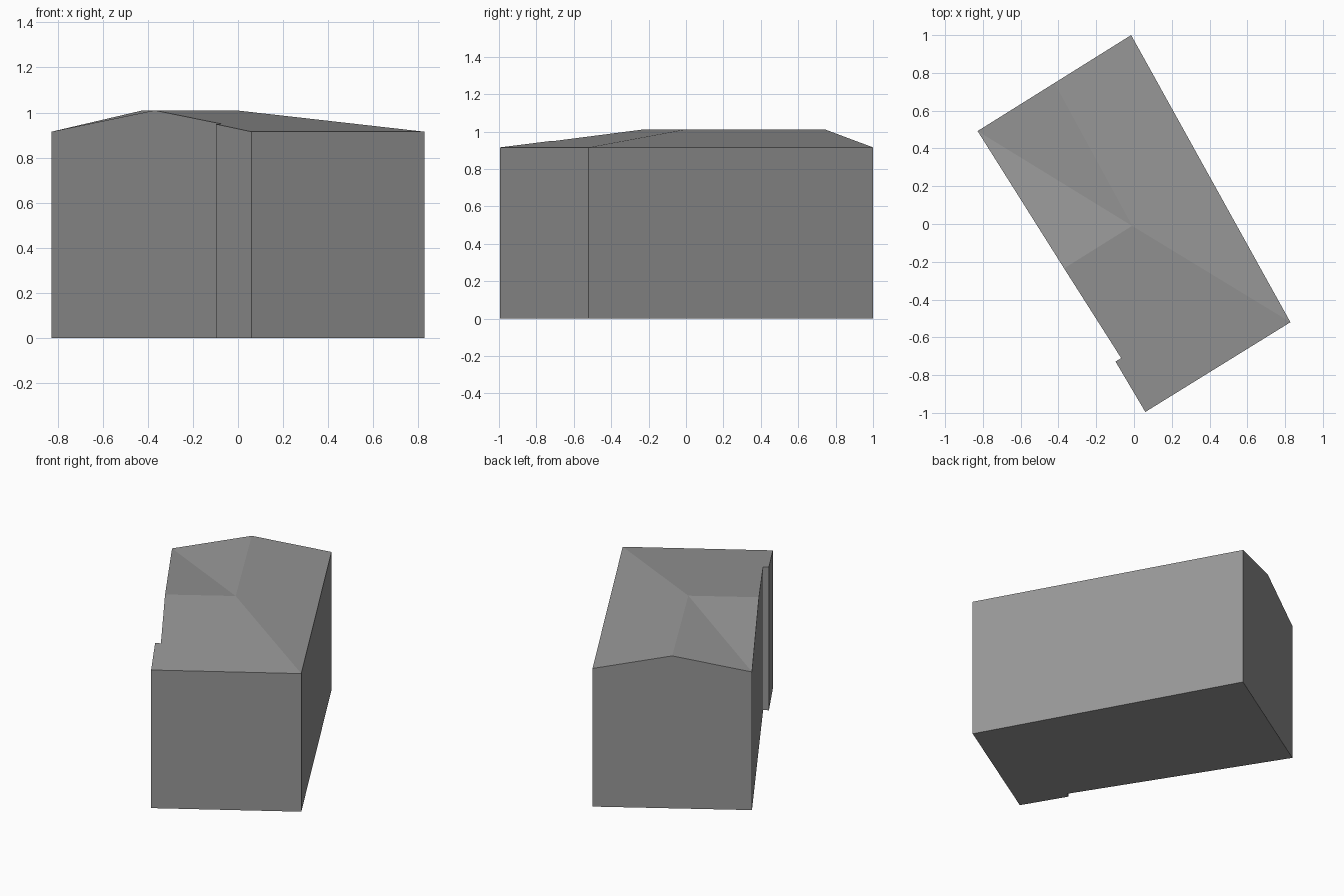
import bpy
import bmesh
from mathutils import Vector

cube = bpy.data.objects.get("Cube")
if cube:
    bpy.data.objects.remove(cube, do_unlink=True)

EAVE, RIDGE = 0.915, 1.01

grey = bpy.data.materials.new("plain grey")
grey.use_nodes = True
colour = (0.31, 0.31, 0.31, 1)
grey.diffuse_color = colour
grey.node_tree.nodes["Principled BSDF"].inputs["Base Color"].default_value = colour

# Footprint corners, seen from above
back = Vector((-0.015, 1.0))
left = Vector((-0.828, 0.492))
notch_in = Vector((-0.068, -0.71))
notch_out = Vector((-0.098, -0.728))
front = Vector((0.06, -0.995))
right = Vector((0.828, -0.52))
# Ridge points: two gable tips and the meeting point of the ridges
back_tip = (back + left) / 2
side_tip = Vector((-0.37, -0.235))
centre = Vector((-0.01, -0.01))

# The front roof slope rises steadily from the eave between front and right
along = (right - front).normalized()
inward = Vector((-along.y, along.x))
span = (side_tip - front).dot(inward)


def slope(p):
    return EAVE + (RIDGE - EAVE) * (p - front).dot(inward) / span


def top(p):
    if p in (back_tip, side_tip, centre):
        return p.to_3d() + Vector((0, 0, RIDGE))
    height = slope(p) if p in (notch_in, notch_out) else EAVE
    return p.to_3d() + Vector((0, 0, height))


def build(name, polygons):
    mesh = bpy.data.meshes.new(name)
    bm = bmesh.new()
    for polygon in polygons:
        bm.faces.new([bm.verts.new(p) for p in polygon])
    bmesh.ops.remove_doubles(bm, verts=bm.verts, dist=0.0001)
    bm.to_mesh(mesh)
    bm.free()
    mesh.materials.append(grey)
    obj = bpy.data.objects.new(name, mesh)
    bpy.context.collection.objects.link(obj)


# Walls run counter-clockwise; two of them carry a gable tip
corners = [back, left, notch_in, notch_out, front, right]
tips = {0: back_tip, 1: side_tip}
walls = []
for i, a in enumerate(corners):
    b = corners[(i + 1) % len(corners)]
    wall = [a.to_3d(), b.to_3d(), top(b)]
    if i in tips:
        wall.append(top(tips[i]))
    walls.append(wall + [top(a)])
build("walls", walls)

build("floor", [[p.to_3d() for p in reversed(corners)]])

# Roof: long slope, two valley slopes and the front slope
slopes = [
    [back, back_tip, centre, right],
    [back_tip, left, centre],
    [left, side_tip, centre],
    [centre, side_tip, notch_in, notch_out, front, right],
]
build("roof", [[top(p) for p in s] for s in slopes])
